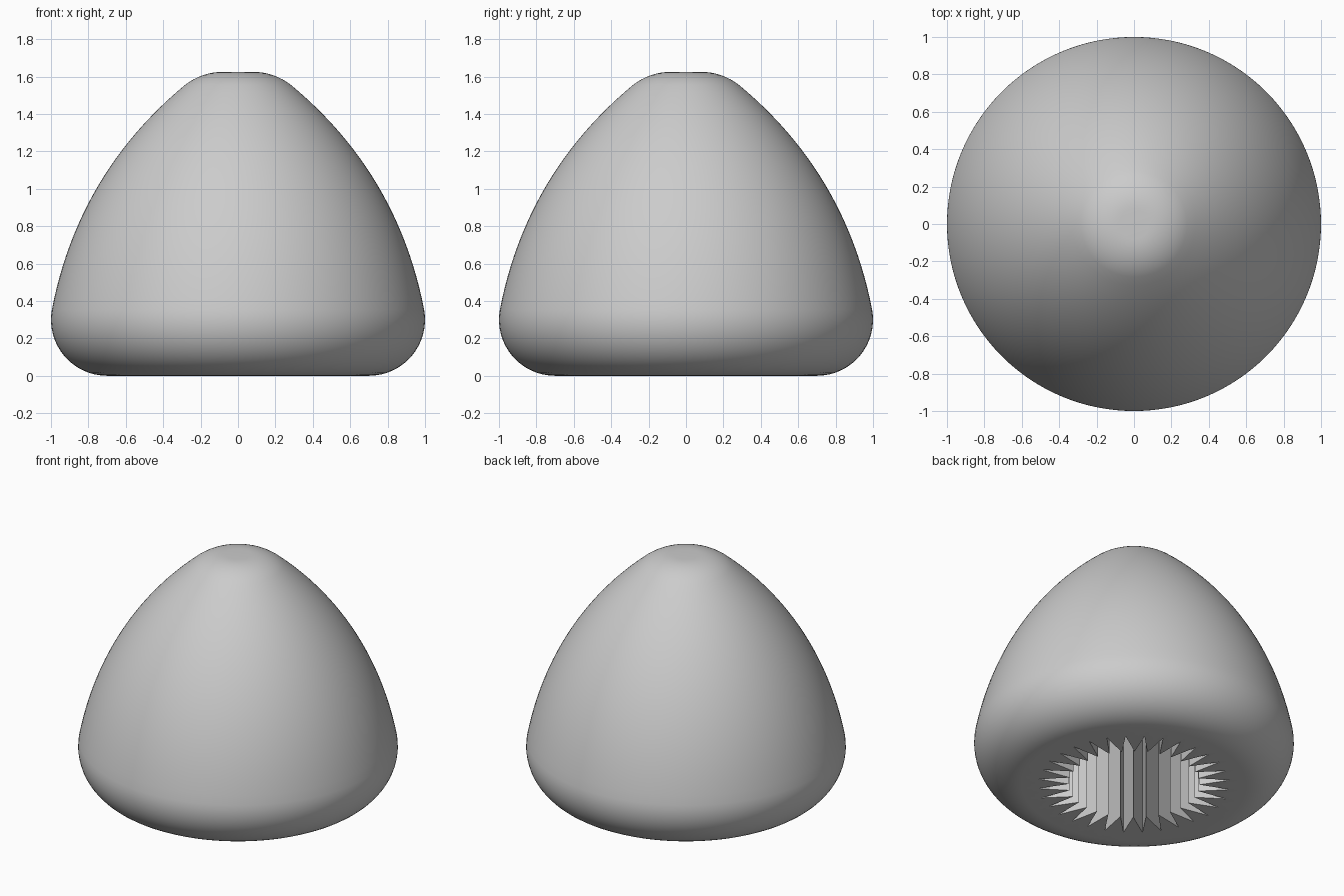
import bpy, bmesh
from math import sin, cos, pi, radians
from mathutils import Vector

if "Cube" in bpy.data.objects:
    bpy.data.objects.remove(bpy.data.objects["Cube"], do_unlink=True)

TEETH = 32
SEGS = TEETH * 4
TIP_R, ROOT_R = 0.605, 0.41
SOCKET_DEPTH = 0.8
HEIGHT = 1.625


def arc(cx, cz, r, start, end, steps):
    """Profile points (radius, height) along an arc, angles in degrees."""
    angles = [radians(start + (end - start) * i / steps) for i in range(steps + 1)]
    return [(cx + r * cos(a), cz + r * sin(a)) for a in angles]


def bulge(p, q, rise, steps):
    """Inner points of a gentle outward curve between two profile points."""
    p, q = Vector(p), Vector(q)
    d = q - p
    normal = Vector((d.y, -d.x)).normalized()
    pts = []
    for i in range(1, steps):
        t = i / steps
        pts.append(tuple(p + d * t + normal * rise * 4 * t * (1 - t)))
    return pts


def circle(r, z):
    return [Vector((r * cos(2 * pi * i / SEGS), r * sin(2 * pi * i / SEGS), z))
            for i in range(SEGS)]


def star(z):
    """Toothed outline: pointed grooves with a midpoint on every flank."""
    corners = []
    for i in range(TEETH * 2):
        r = ROOT_R if i % 2 else TIP_R
        a = pi * i / TEETH
        corners.append(Vector((r * cos(a), r * sin(a), z)))
    ring = []
    for i, c in enumerate(corners):
        ring += [c, (c + corners[(i + 1) % len(corners)]) / 2]
    return ring


# Outer profile: rounded foot, bulging side, rounded crown
foot = arc(0.7, 0.3, 0.3, -90, 10.4, 16)
crown = arc(0.08, HEIGHT - 0.33, 0.33, 52, 90, 8)
profile = foot + bulge(foot[-1], crown[0], 0.125, 24) + crown

# Rings run from the socket ceiling, out under the base and up to the top
rings = [star(SOCKET_DEPTH), star(0)] + [circle(r, z) for r, z in profile]
bm = bmesh.new()
loops = [[bm.verts.new(p) for p in ring] for ring in rings]
for a, b in zip(loops, loops[1:]):
    for i in range(SEGS):
        j = (i + 1) % SEGS
        bm.faces.new((a[i], a[j], b[j], b[i]))
bm.faces.new(loops[-1])
bm.faces.new(loops[0])
bmesh.ops.recalc_face_normals(bm, faces=bm.faces)

mesh = bpy.data.meshes.new("knob_body")
bm.to_mesh(mesh)
bm.free()
knob = bpy.data.objects.new("knob_body", mesh)
bpy.context.collection.objects.link(knob)

# Plain grey plastic
grey = bpy.data.materials.new("light_grey")
grey.use_nodes = True
colour = (0.6, 0.6, 0.6, 1)
grey.diffuse_color = colour
for node in grey.node_tree.nodes:
    if node.type == 'BSDF_PRINCIPLED':
        node.inputs["Base Color"].default_value = colour
mesh.materials.append(grey)

# Smooth shell, crisp socket teeth
bpy.ops.object.select_all(action='DESELECT')
knob.select_set(True)
bpy.context.view_layer.objects.active = knob
bpy.ops.object.shade_smooth_by_angle(angle=radians(30))
